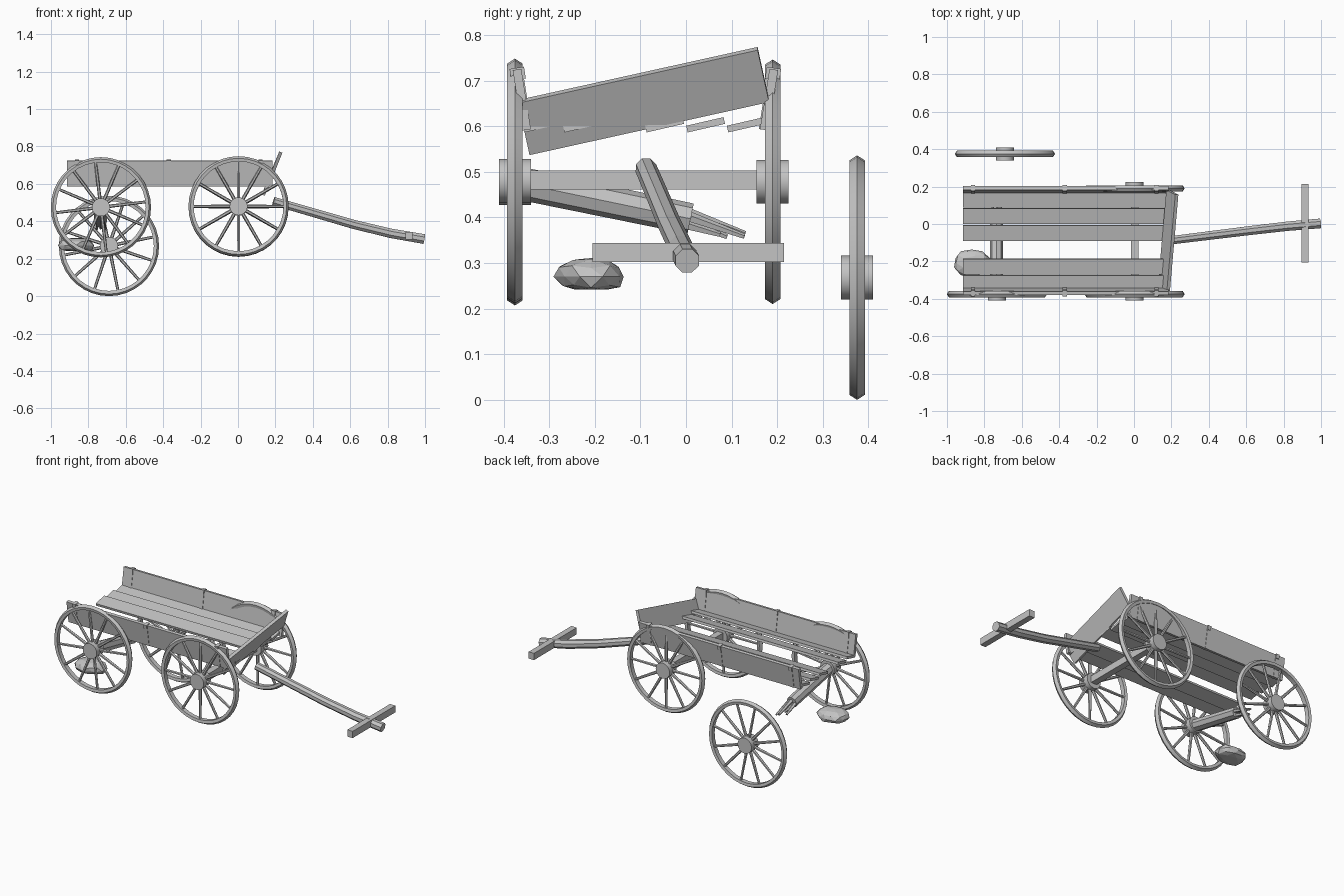
import bpy, bmesh, math, random
from mathutils import Vector, Matrix

if "Cube" in bpy.data.objects:
    bpy.data.objects.remove(bpy.data.objects["Cube"])

random.seed(4)
grey = bpy.data.materials.new("weathered_grey")
grey.diffuse_color = (0.55, 0.55, 0.55, 1)
grey.use_nodes = True
grey.node_tree.nodes["Principled BSDF"].inputs["Base Color"].default_value = grey.diffuse_color


def finish(name, bm, smooth=False):
    bmesh.ops.recalc_face_normals(bm, faces=bm.faces)
    me = bpy.data.meshes.new(name)
    bm.to_mesh(me)
    bm.free()
    me.materials.append(grey)
    ob = bpy.data.objects.new(name, me)
    bpy.context.collection.objects.link(ob)
    if smooth:
        bpy.ops.object.select_all(action='DESELECT')
        ob.select_set(True)
        bpy.context.view_layer.objects.active = ob
        bpy.ops.object.shade_smooth_by_angle(angle=math.radians(25))
    return ob


def add_box(bm, centre, size, tilt=0):
    m = (Matrix.Translation(centre) @ Matrix.Rotation(tilt, 4, 'X')
         @ Matrix.Diagonal((*size, 1)))
    bmesh.ops.create_cube(bm, size=1, matrix=m)


def add_rod(bm, a, b, r1, r2, sides):
    a, b = Vector(a), Vector(b)
    d = b - a
    m = Matrix.Translation((a + b) / 2) @ d.to_track_quat('Z', 'Y').to_matrix().to_4x4()
    bmesh.ops.create_cone(bm, cap_ends=True, segments=sides, radius1=r1, radius2=r2,
                          depth=d.length, matrix=m)


def box(name, centre, size, tilt=0):
    bm = bmesh.new()
    add_box(bm, centre, size, tilt)
    return finish(name, bm)


def wheel(name, x, y, z, turn=0):
    bm = bmesh.new()
    # rim with a ridged outer edge
    profile = [(0.24, -0.014), (0.257, -0.017), (0.268, 0), (0.257, 0.017), (0.24, 0.014)]
    n = 36
    rings = []
    for i in range(n):
        a = 2 * math.pi * i / n
        rings.append([bm.verts.new((x + r * math.cos(a), y + w, z + r * math.sin(a)))
                      for r, w in profile])
    for i in range(n):
        p, q = rings[i], rings[(i + 1) % n]
        for j in range(5):
            k = (j + 1) % 5
            bm.faces.new((p[j], p[k], q[k], q[j]))
    # twelve spokes
    for i in range(12):
        a = turn + math.pi * i / 6
        d = Vector((math.cos(a), 0, math.sin(a)))
        c = Vector((x, y, z))
        add_rod(bm, c + d * 0.035, c + d * 0.245, 0.0095, 0.0075, 6)
    # hub
    add_rod(bm, (x, y - 0.035, z), (x, y + 0.035, z), 0.048, 0.048, 20)
    finish(name, bm, True)


wheel("front_left_wheel", 0.003, -0.375, 0.48)
wheel("front_right_wheel", 0.003, 0.19, 0.478)
wheel("rear_left_wheel", -0.733, -0.375, 0.475, 0.12)
wheel("loose_wheel", -0.69, 0.375, 0.268, 0.2)

# axles: one whole, one snapped with splinters
box("front_axle", (0.003, -0.09, 0.482), (0.04, 0.52, 0.042))
bm = bmesh.new()
add_rod(bm, (-0.735, -0.36, 0.474), (-0.735, 0.01, 0.397), 0.036, 0.034, 8)
for dx, dz, tip in ((-0.018, 0.0, (-0.755, 0.09, 0.357)), (0.017, 0.008, (-0.71, 0.128, 0.358)),
                    (0.0, -0.012, (-0.735, 0.075, 0.362)), (0.002, 0.015, (-0.73, 0.13, 0.364))):
    add_rod(bm, (-0.735 + dx, -0.01, 0.399 + dz), tip, 0.013, 0.006, 5)
finish("broken_rear_axle", bm)

# bed planks
tilt = math.radians(13)
for i, y in enumerate((-0.315, -0.227, -0.047, 0.043, 0.132)):
    box(f"bed_plank_{i + 1}", (-0.373, y, 0.603), (1.085, 0.084, 0.015), tilt)

# flared side boards with battens
for name, y, side in (("left", -0.36, -1), ("right", 0.182, 1)):
    lean = -side * math.radians(9)
    box(f"{name}_side_board", (-0.365, y, 0.658), (1.1, 0.019, 0.134), lean)
    bm = bmesh.new()
    for x in (-0.86, -0.37, 0.12):
        add_box(bm, (x, y, 0.659), (0.022, 0.024, 0.136), lean)
        add_box(bm, (x, y + side * 0.009, 0.715), (0.022, 0.032, 0.026), lean)
    finish(f"{name}_battens", bm)

# skewed front board
bm = bmesh.new()
low = Vector((0.135, -0.343, 0.54))
u, v = Vector((0.046, 0.525, 0.116)), Vector((0.048, -0.025, 0.114))
w = u.cross(v).normalized() * 0.009
mat = Matrix((u, v, w * 2)).transposed().to_4x4()
mat.translation = low + (u + v) / 2
bmesh.ops.create_cube(bm, size=1, matrix=mat)
finish("front_board", bm)

# bent pulling pole
path = [(0.19, -0.088, 0.508), (0.4, -0.062, 0.447), (0.62, -0.035, 0.383),
        (0.82, -0.012, 0.335), (0.995, 0.003, 0.305)]
bm = bmesh.new()
prev = None
for i, p in enumerate(path):
    d = Vector(path[min(i + 1, 4)]) - Vector(path[max(i - 1, 0)])
    s = d.normalized().cross(Vector((0, 0, 1))).normalized()
    t = s.cross(d.normalized())
    r = 0.024 + 0.004 * i / 4
    ring = [bm.verts.new(Vector(p) + r * (s * math.cos(a) + t * math.sin(a)))
            for a in [math.pi * (k + 0.5) / 4 for k in range(8)]]
    if prev:
        for k in range(8):
            bm.faces.new((prev[k], prev[(k + 1) % 8], ring[(k + 1) % 8], ring[k]))
    else:
        bm.faces.new(ring)
    prev = ring
bm.faces.new(prev)
finish("pulling_pole", bm)
box("handle_bar", (0.914, 0.005, 0.323), (0.037, 0.42, 0.042))

# faceted rock with a flat base
bm = bmesh.new()
bmesh.ops.create_icosphere(bm, subdivisions=2, radius=1)
for p in bm.verts:
    p.co *= random.uniform(0.9, 1.08)
    p.co.z = max(p.co.z, -0.65)
    p.co = Vector((-0.868 + p.co.x * 0.098, -0.208 + p.co.y * 0.078, 0.27 + p.co.z * 0.043))
hull = bmesh.ops.convex_hull(bm, input=bm.verts)
bmesh.ops.delete(bm, geom=list({g for g in hull["geom_interior"] + hull["geom_unused"]
                                if isinstance(g, bmesh.types.BMVert)}), context='VERTS')
finish("rock", bm)
